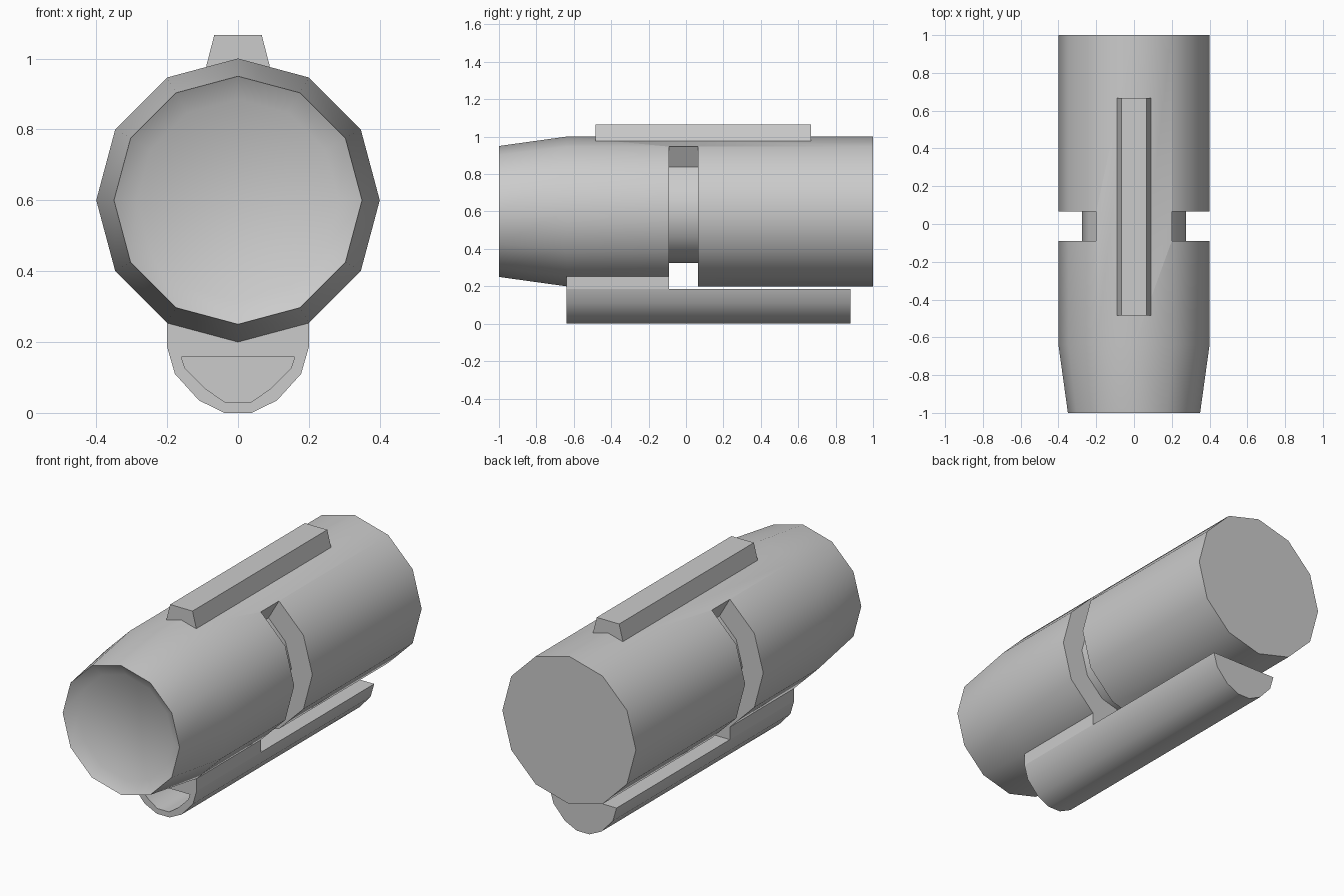
import bpy, bmesh
from math import sin, cos, radians

if "Cube" in bpy.data.objects:
    bpy.data.objects.remove(bpy.data.objects["Cube"])

CZ = 0.6      # height of the barrel axis
SIDES = 12


def make(name, bm):
    bmesh.ops.recalc_face_normals(bm, faces=bm.faces)
    mesh = bpy.data.meshes.new(name)
    bm.to_mesh(mesh)
    bm.free()
    obj = bpy.data.objects.new(name, mesh)
    bpy.context.collection.objects.link(obj)
    return obj


def ring_point(r, deg):
    return r * cos(radians(deg)), CZ + r * sin(radians(deg))


def prism(name, profile, y0, y1):
    """Extrude an (x, z) profile along y."""
    bm = bmesh.new()
    a = [bm.verts.new((x, y0, z)) for x, z in profile]
    b = [bm.verts.new((x, y1, z)) for x, z in profile]
    bm.faces.new(a)
    bm.faces.new(b)
    n = len(a)
    for i in range(n):
        j = (i + 1) % n
        bm.faces.new((a[i], a[j], b[j], b[i]))
    return make(name, bm)


def lathe(name, stations):
    """Loft twelve-sided rings given as (radius, y), capping both ends."""
    bm = bmesh.new()
    rings = []
    for r, y in stations:
        pts = [ring_point(r, 360 / SIDES * i) for i in range(SIDES)]
        rings.append([bm.verts.new((x, y, z)) for x, z in pts])
    for a, b in zip(rings, rings[1:]):
        for i in range(SIDES):
            j = (i + 1) % SIDES
            bm.faces.new((a[i], a[j], b[j], b[i]))
    bm.faces.new(rings[0])
    bm.faces.new(rings[-1])
    return make(name, bm)


def select(obj):
    bpy.ops.object.select_all(action='DESELECT')
    obj.select_set(True)
    bpy.context.view_layer.objects.active = obj


def cut(obj, cutter):
    mod = obj.modifiers.new("cut", 'BOOLEAN')
    mod.operation = 'DIFFERENCE'
    mod.solver = 'EXACT'
    mod.object = cutter
    select(obj)
    bpy.ops.object.modifier_apply(modifier=mod.name)
    bpy.data.objects.remove(cutter)


def smooth(obj, deg):
    select(obj)
    bpy.ops.object.shade_smooth_by_angle(angle=radians(deg))


def mirrored(half):
    """Complete a right-hand profile with its left-hand copy."""
    return half + [(-x, z) for x, z in reversed(half)]


# Barrel with tapered nose and shallow dished front
barrel = lathe("barrel", [(0.285, -0.96), (0.35, -1), (0.4, -0.64), (0.4, 1)])

# Groove running round the sides and underneath, leaving the top whole
angles = range(60, -241, -30)
groove = [ring_point(0.5, a) for a in angles] + \
         [ring_point(0.275, a) for a in reversed(angles)]
cut(barrel, prism("groove_cutter", groove, -0.09, 0.065))
smooth(barrel, 35)

# Rounded tube below with a hollow front opening
tube = prism("lower_tube", mirrored([(0.2, 0.186), (0.178, 0.11), (0.11, 0.035), (0.038, 0)]),
             -0.64, 0.88)
opening = mirrored([(0.16, 0.157), (0.15, 0.127), (0.09, 0.067), (0.035, 0.029)])
cut(tube, prism("opening_cutter", opening, -0.8, -0.34))
smooth(tube, 40)

# Block joining the tube to the barrel
prism("tube_mount", [(-0.2, 0.186), (0.2, 0.186), (0.2, 0.256), (0, 0.202), (-0.2, 0.256)],
      -0.64, -0.09)

# Top rail
prism("top_rail", mirrored([(0.09, 0.977), (0.067, 1.066)]), -0.485, 0.668)
